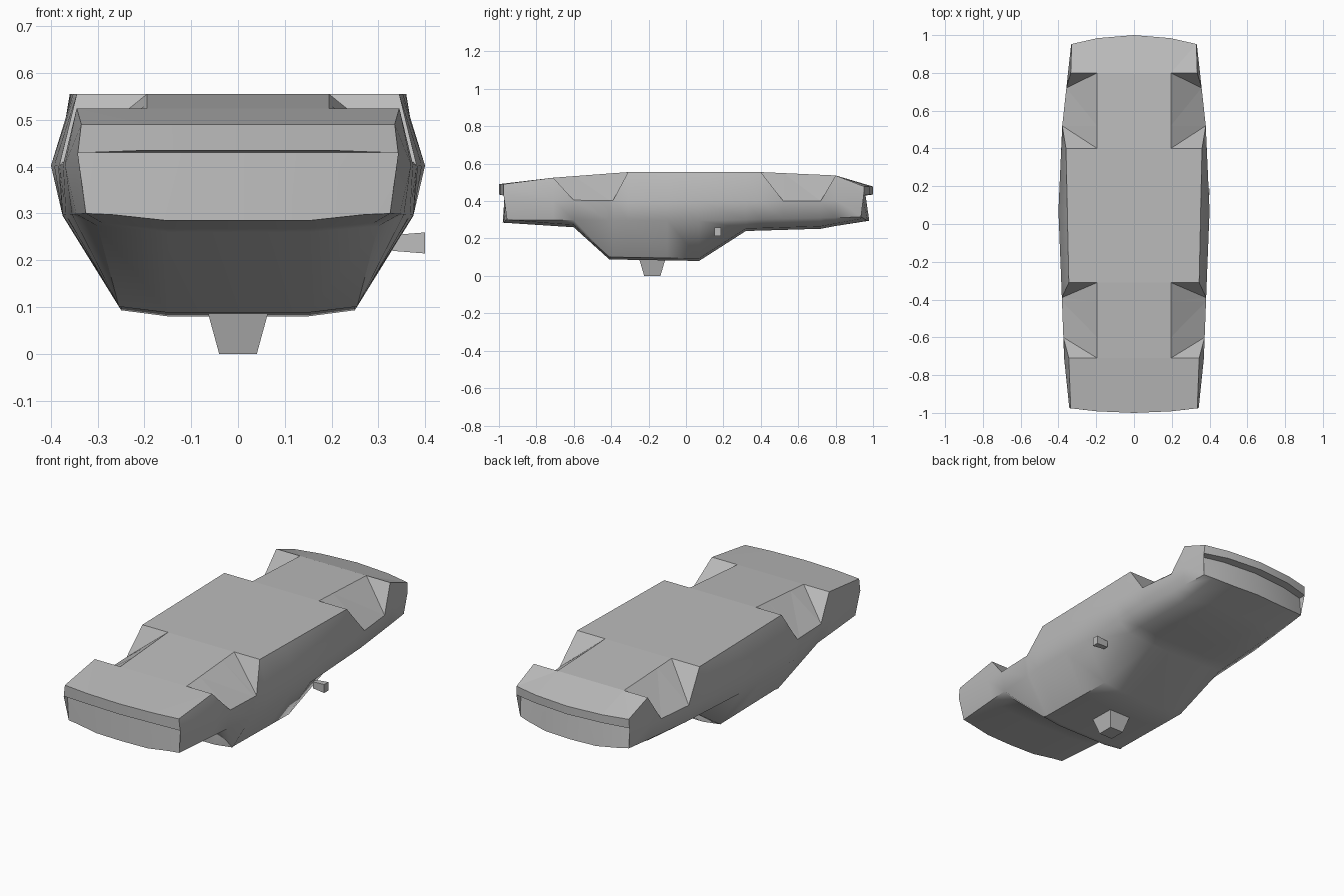
import bpy
import bmesh
import math

cube = bpy.data.objects.get("Cube")
if cube:
    bpy.data.objects.remove(cube, do_unlink=True)

paint = bpy.data.materials.new("plain grey")
paint.use_nodes = True
grey = (0.5, 0.5, 0.5, 1)
paint.diffuse_color = grey
paint.node_tree.nodes["Principled BSDF"].inputs["Base Color"].default_value = grey


def rail(points, y):
    """Height or half-width of a body line at position y."""
    for (y0, v0), (y1, v1) in zip(points, points[1:]):
        if y <= y1:
            return v0 + (v1 - v0) * max(0, (y - y0) / (y1 - y0))
    return points[-1][1]


def finish(name, bm):
    bmesh.ops.remove_doubles(bm, verts=bm.verts, dist=0.0005)
    bmesh.ops.recalc_face_normals(bm, faces=bm.faces)
    mesh = bpy.data.meshes.new(name)
    bm.to_mesh(mesh)
    bm.free()
    mesh.materials.append(paint)
    obj = bpy.data.objects.new(name, mesh)
    bpy.context.collection.objects.link(obj)
    return obj


# Body lines along the length: underside, its edge, belt, shoulder, roof
floor_z = [(-.98, .49), (-.71, .525), (-.31, .555), (.4, .555), (.8, .537), (.95, .478)]
edge_x = [(-.98, .335), (-.71, .345), (-.31, .345), (.4, .36), (.8, .335), (.95, .33)]
belt_x = [(-.98, .342), (-.71, .37), (-.31, .385), (.07, .4), (.52, .38), (.95, .333)]
belt_z = [(-.98, .43), (-.71, .405), (.72, .4), (.95, .43)]
shoulder_x = [(-.98, .325), (-.6, .355), (-.31, .375), (.07, .375), (.52, .36), (.95, .32)]
shoulder_z = [(-.98, .3), (.07, .295), (.95, .315)]
roof_edge_x = [(-.98, .27), (-.6, .3), (-.39, .25), (.07, .25), (.32, .3), (.95, .27)]
roof_z = [(-.98, .285), (-.6, .26), (-.41, .088), (.07, .08), (.32, .24), (.72, .252), (.95, .295)]
wells = [(-.71, -.6, -.39, -.31), (.4, .52, .72, .8)]
stations = sorted([-.975, -.41, -.1, .07, .32, .95] + [y for w in wells for y in w])

# Loft half of the body, then mirror it
bm = bmesh.new()
rings = []
for y in stations:
    z, r = rail(floor_z, y), rail(roof_z, y)
    belt = (rail(belt_x, y), rail(belt_z, y))
    in_well = any(w[1] <= y <= w[2] for w in wells)
    edge = belt if in_well else (rail(edge_x, y), z)
    section = [(0, z), (.195, z), edge, belt,
               (rail(shoulder_x, y), rail(shoulder_z, y)),
               (rail(roof_edge_x, y), r + .013), (.15, r), (0, r)]
    rings.append([bm.verts.new((x, y, h)) for x, h in section])

for i, (p, q) in enumerate(zip(rings, rings[1:])):
    for k in range(7):
        quad = (p[k], q[k], q[k + 1], p[k + 1])
        if k != 1:
            bm.faces.new(quad)
        elif any(stations[i] == w[2] for w in wells):
            # rear wall of a wheel well
            bm.faces.new((p[1], q[1], p[2]))
            bm.faces.new((q[1], q[2], p[2]))
        else:
            bm.faces.new((p[1], q[1], q[2]))
            bm.faces.new((p[1], q[2], p[2]))

# Curved bumper lips and recessed end panels
for ring, side, bulge, inset in ((rings[0], -1, .025, .03), (rings[-1], 1, .05, .04)):
    def bowed(x):
        return bulge * (1 - (x / .34) ** 2)
    for v in ring[:3]:
        v.co.y += side * bowed(v.co.x)
    for v in ring[4:]:
        v.co.y += side * (bowed(v.co.x) - .02)
    top = ring[:3]
    lip = [bm.verts.new((v.co.x, v.co.y, .435)) for v in top[:2]] + [ring[3]]
    recess = [bm.verts.new((v.co.x, v.co.y - side * inset, .43)) for v in lip]
    for a, b in ((top, lip), (lip, recess)):
        for k in range(2):
            bm.faces.new((a[k], a[k + 1], b[k + 1], b[k]))
    bm.faces.new((recess[0], recess[1], ring[6], ring[7]))
    bm.faces.new((recess[1], recess[2], ring[4], ring[5], ring[6]))
    bm.faces.new((lip[2], recess[2], ring[4]))

bmesh.ops.triangulate(bm, faces=[f for f in bm.faces if len(f.verts) > 4])
mirrored = bmesh.ops.duplicate(bm, geom=bm.verts[:] + bm.edges[:] + bm.faces[:])
for v in mirrored["geom"]:
    if isinstance(v, bmesh.types.BMVert):
        v.co.x *= -1
body = finish("body_shell", bm)
bpy.context.view_layer.objects.active = body
body.select_set(True)
bpy.ops.object.shade_smooth_by_angle(angle=math.radians(50))
for face in body.data.polygons:
    if face.normal.z > .4:
        face.use_smooth = False


def tapered_block(name, center, size, axis, taper):
    """Box whose low end along one axis is narrowed by taper."""
    bm = bmesh.new()
    bmesh.ops.create_cube(bm, size=1)
    for v in bm.verts:
        scale = taper if v.co[axis] < 0 else 1
        for k in range(3):
            v.co[k] = center[k] + v.co[k] * size[k] * (1 if k == axis else scale)
    return finish(name, bm)


# Roof sign and the single door mirror
tapered_block("roof_stub", (0, -.18, .045), (.13, .14, .09), 2, .62)
tapered_block("door_mirror", (.365, .17, .237), (.07, .035, .045), 0, .75)
